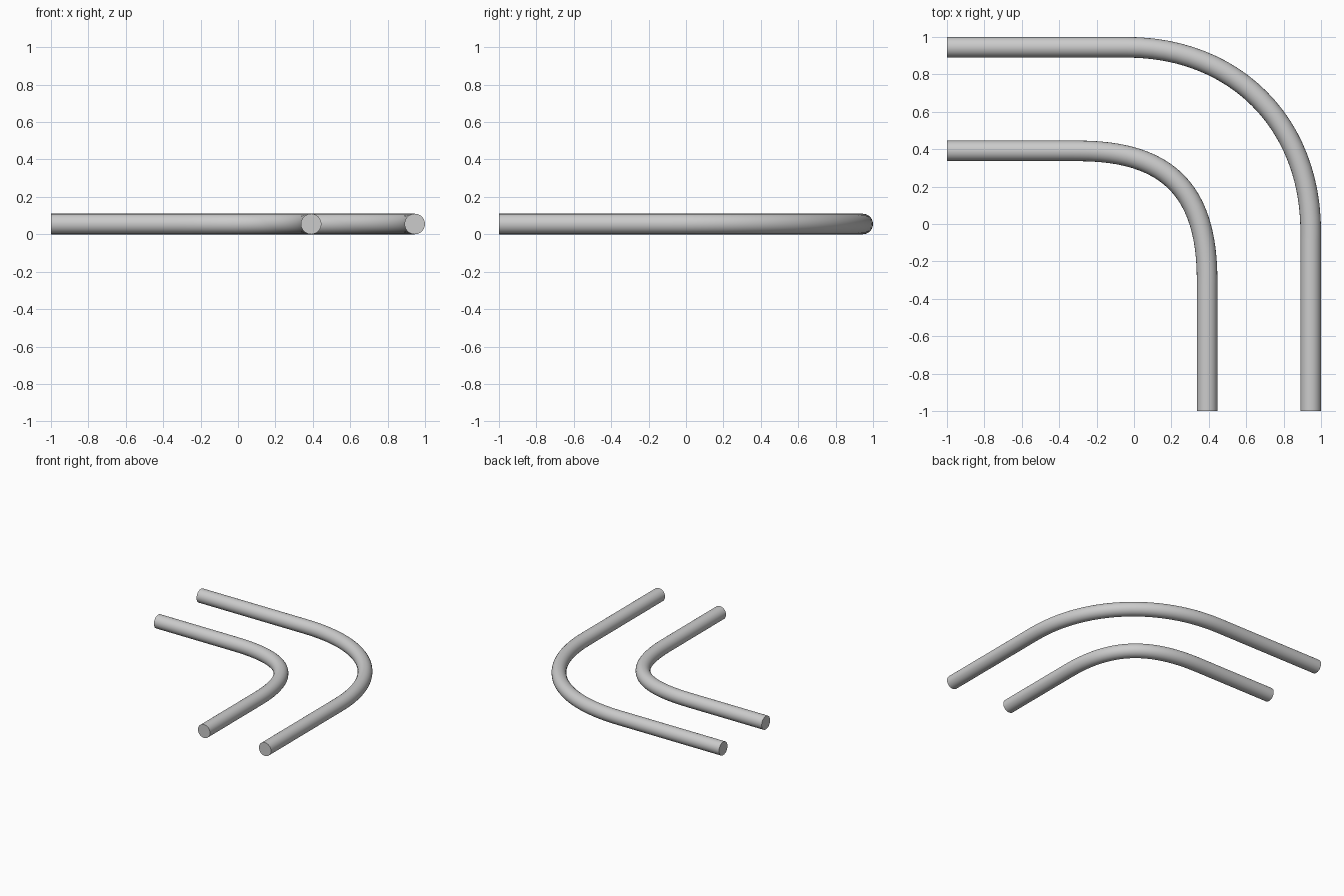
import bpy

if "Cube" in bpy.data.objects:
    bpy.data.objects.remove(bpy.data.objects["Cube"])

RADIUS = 0.055


def pipe(name, points):
    """Bevelled bezier pipe; points are (left handle, point, right handle) in plan."""
    curve = bpy.data.curves.new(name, 'CURVE')
    curve.dimensions = '3D'
    curve.bevel_depth = RADIUS
    curve.bevel_resolution = 10
    curve.resolution_u = 24
    curve.use_fill_caps = True
    spline = curve.splines.new('BEZIER')
    spline.bezier_points.add(len(points) - 1)
    for bp, (left, co, right) in zip(spline.bezier_points, points):
        bp.handle_left_type = bp.handle_right_type = 'FREE'
        bp.handle_left = (*left, RADIUS)
        bp.co = (*co, RADIUS)
        bp.handle_right = (*right, RADIUS)
    obj = bpy.data.objects.new(name, curve)
    bpy.context.collection.objects.link(obj)
    bpy.ops.object.select_all(action='DESELECT')
    obj.select_set(True)
    bpy.context.view_layer.objects.active = obj
    bpy.ops.object.convert(target='MESH')
    bpy.ops.object.shade_smooth_by_angle()


def bent_pipe(name, offset, start, handle):
    """Straight run along x, a quarter bend, then a straight run along -y."""
    step = (start + 1) / 3
    pipe(name, [
        ((-1 - step, offset), (-1, offset), (-1 + step, offset)),
        ((start - step, offset), (start, offset), (handle, offset)),
        ((offset, handle), (offset, start), (offset, start - step)),
        ((offset, -1 + step), (offset, -1), (offset, -1 - step)),
    ])


# Outer pipe with the wide bend, inner pipe with the tight bend
bent_pipe("outer_pipe", 0.945, -0.04, 0.54)
bent_pipe("inner_pipe", 0.391, -0.30, 0.18)
